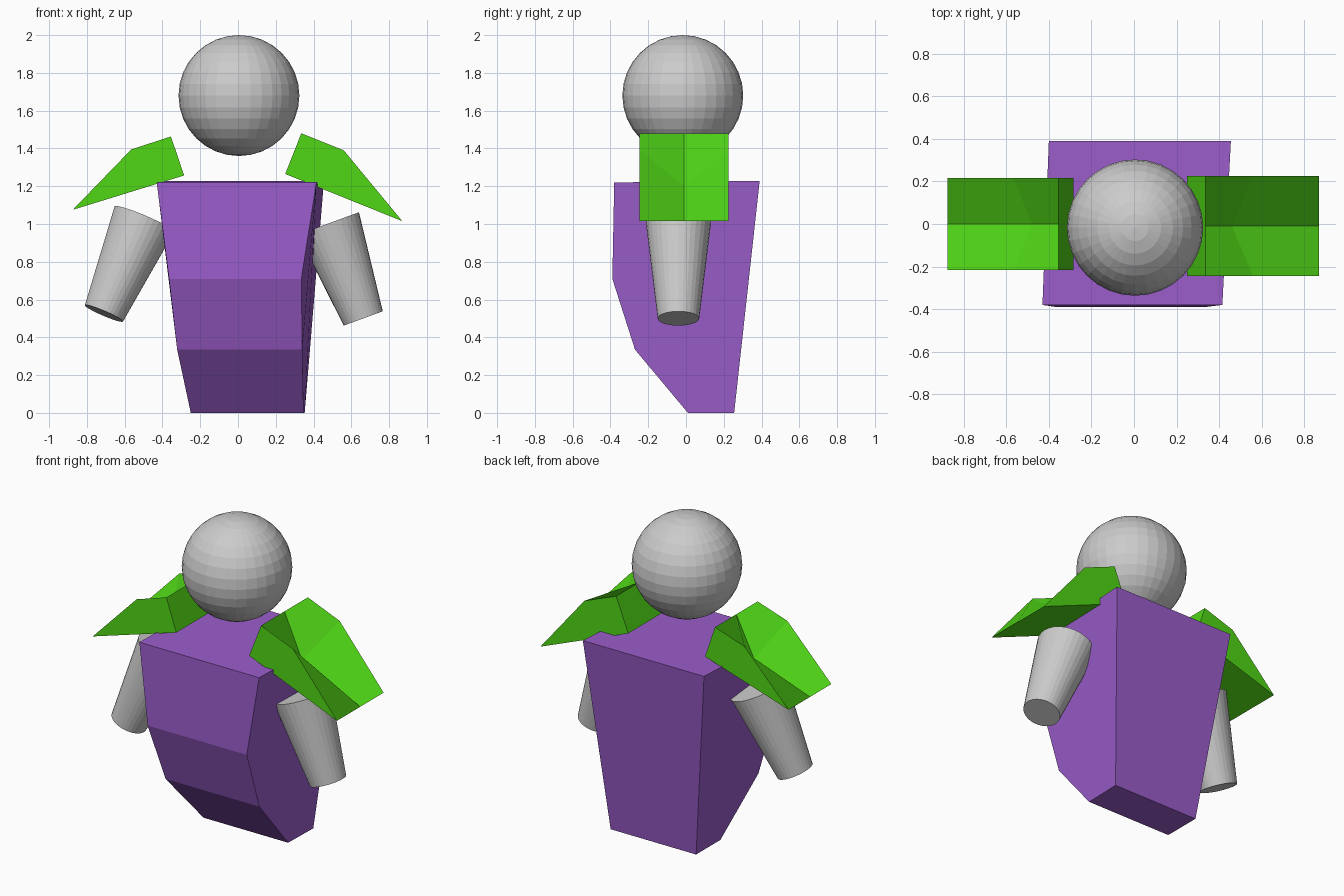
import bpy, bmesh
from mathutils import Vector

if "Cube" in bpy.data.objects:
    bpy.data.objects.remove(bpy.data.objects["Cube"])


def material(name, rgb):
    m = bpy.data.materials.new(name)
    m.diffuse_color = (*rgb, 1)
    m.use_nodes = True
    m.node_tree.nodes["Principled BSDF"].inputs["Base Color"].default_value = m.diffuse_color
    return m


def loft(name, sections, mat):
    """Join matching outlines into a closed solid with end caps."""
    bm = bmesh.new()
    rings = [[bm.verts.new(p) for p in s] for s in sections]
    n = len(rings[0])
    for a, b in zip(rings, rings[1:]):
        for i in range(n):
            j = (i + 1) % n
            bm.faces.new((a[i], a[j], b[j], b[i]))
    bm.faces.new(rings[0])
    bm.faces.new(rings[-1])
    bmesh.ops.recalc_face_normals(bm, faces=bm.faces)
    me = bpy.data.meshes.new(name)
    bm.to_mesh(me)
    bm.free()
    ob = bpy.data.objects.new(name, me)
    bpy.context.collection.objects.link(ob)
    me.materials.append(mat)
    return ob


def tapered_arm(name, low, high, r_low, r_high):
    low, high = Vector(low), Vector(high)
    axis = high - low
    bpy.ops.mesh.primitive_cone_add(vertices=32, radius1=r_low, radius2=r_high,
                                    depth=axis.length, location=(low + high) / 2,
                                    rotation=axis.to_track_quat('Z', 'Y').to_euler())
    bpy.context.object.name = name


purple = material("purple", (0.33, 0.11, 0.60))
green = material("green", (0.08, 0.67, 0.008))

# Head
bpy.ops.mesh.primitive_uv_sphere_add(segments=32, ring_count=16, radius=0.32,
                                     location=(0.005, -0.017, 1.68))
bpy.context.object.name = "head"

# Torso: rows of (left x, right x, y, z) around the side profile
rows = [(-0.40, 0.455, 0.39, 1.228), (-0.43, 0.415, -0.38, 1.22),
        (-0.365, 0.335, -0.39, 0.71), (-0.322, 0.34, -0.27, 0.335),
        (-0.25, 0.347, 0.01, 0.0), (-0.25, 0.353, 0.255, 0.0)]
loft("torso", [[(r[side], r[2], r[3]) for r in rows] for side in (0, 1)], purple)

# Arms
tapered_arm("right_arm", (0.663, -0.04, 0.50), (0.479, -0.04, 1.003), 0.11, 0.172)
tapered_arm("left_arm", (-0.71, -0.085, 0.527), (-0.496, -0.02, 1.025), 0.11, 0.172)

# Shoulder plates: end outline in x, z, with the middle bend pressed inwards
plates = {
    "right_shoulder_plate": ([(0.25, 1.265), (0.335, 1.48), (0.56, 1.39), (0.87, 1.015)],
                             (0.46, 1.20), (-0.245, -0.01, 0.225)),
    "left_shoulder_plate": ([(-0.285, 1.257), (-0.355, 1.463), (-0.565, 1.395), (-0.875, 1.075)],
                            (-0.48, 1.215), (-0.215, 0.0, 0.215)),
}
for name, (outline, bend, ys) in plates.items():
    middle = outline[:2] + [bend] + outline[3:]
    loft(name, [[(x, y, z) for x, z in shape]
                for shape, y in zip((outline, middle, outline), ys)], green)
